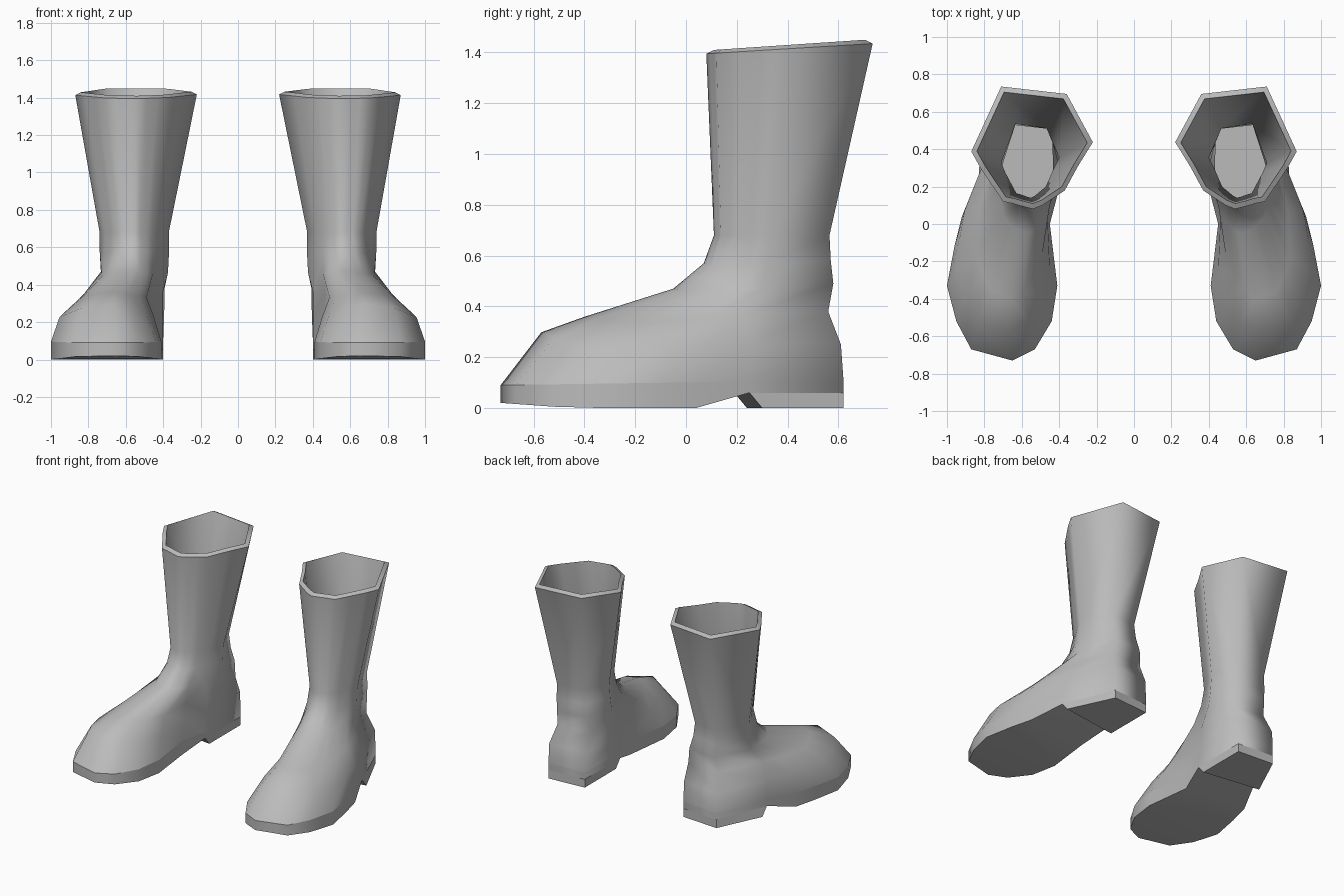
import bpy
import bmesh

if "Cube" in bpy.data.objects:
    bpy.data.objects.remove(bpy.data.objects["Cube"], do_unlink=True)

# Plain grey boot material
grey = bpy.data.materials.new("boot_grey")
grey.use_nodes = True
colour = (0.5, 0.5, 0.5, 1)
grey.diffuse_color = colour
grey.node_tree.nodes["Principled BSDF"].inputs["Base Color"].default_value = colour

# Matching outlines of sole and shaft, starting at the toe, outer side first
SOLE = [(.65, -.73), (.87, -.67), (.95, -.52), (1, -.33), (.96, -.12), (.92, .04), (.83, .25),
        (.68, .62), (.40, .60), (.40, .19), (.45, 0), (.41, -.33), (.44, -.52), (.53, -.67)]
SHAFT = [(.54, .08), (.60, .095), (.65, .11), (.70, .12), (.76, .21), (.82, .30), (.87, .39),
         (.71, .74), (.36, .70), (.22, .44), (.30, .31), (.37, .18), (.43, .14), (.49, .1)]

# Rings up the boot: front y, z; back y, z; inner x front, back;
# outer x front, back; droop at the sides; blend from sole to shaft outline
RINGS = [
    (-.73, .09, .62, .11, .40, .40, 1, 1, 0, 0),
    (-.57, .30, .61, .25, .45, .38, .96, .99, .09, .1),
    (-.40, .36, .56, .38, .49, .355, .86, .89, .06, .3),
    (-.05, .47, .58, .49, .41, .35, .75, .79, .04, .65),
    (.07, .57, .57, .58, .38, .36, .74, .76, .01, .9),
    (.11, .68, .565, .68, .37, .37, .74, .74, 0, 1),
    (.08, 1.395, .735, 1.435, .22, .22, .87, .87, 0, 1),
]


def lerp(a, b, t):
    return a + (b - a) * t


def normalised(outline):
    xs, ys = zip(*outline)
    return [((x - min(xs)) / (max(xs) - min(xs)), (y - min(ys)) / (max(ys) - min(ys)))
            for x, y in outline]


SOLE_UNIT, SHAFT_UNIT = normalised(SOLE), normalised(SHAFT)


def ring_points(ring, inset=0, lift=0):
    yf, zf, yb, zb, xif, xib, xof, xob, droop, blend = ring
    points = []
    for (u0, v0), (u1, v1) in zip(SOLE_UNIT, SHAFT_UNIT):
        u, v = lerp(u0, u1, blend), lerp(v0, v1, blend)
        x = lerp(lerp(xif, xib, v) + inset, lerp(xof, xob, v) - inset, u)
        y = lerp(yf + inset, yb - inset, v)
        z = lerp(zf, zb, v) - droop * (2 * u - 1) ** 2 * (1 - v) + lift
        points.append((x, y, z))
    return points


def sole_height(y, v):
    # Raised toe, flat ball, raised instep above the heel
    return .06 if v > .6 else .02 * max(0, (-.45 - y) / .28)


def finish(name, bm, smooth):
    bmesh.ops.recalc_face_normals(bm, faces=bm.faces)
    for face in bm.faces:
        face.smooth = smooth
    mesh = bpy.data.meshes.new(name)
    bm.to_mesh(mesh)
    bm.free()
    mesh.materials.append(grey)
    bpy.context.collection.objects.link(bpy.data.objects.new(name, mesh))


def build_boot(side, label):
    # Upper: outside from sole to rim, then the lining back down to the insole
    bm = bmesh.new()
    bottom = [(x, y, sole_height(y, v)) for (x, y), (_, v) in zip(SOLE, SOLE_UNIT)]
    rows = [bottom] + [ring_points(r) for r in RINGS]
    rim = len(rows) - 1
    rows.append(ring_points(RINGS[-1], .03, .015))
    rows += [ring_points(r, .03) for r in reversed(RINGS[:-1])]
    loops = [[bm.verts.new((side * x, y, z)) for x, y, z in row] for row in rows]
    count = len(SOLE)
    for low, high in zip(loops, loops[1:]):
        for i in range(count):
            j = (i + 1) % count
            bm.faces.new((low[i], low[j], high[j], high[i]))
    sole_faces = [(0, 1, 13), (1, 2, 12, 13), (2, 3, 11, 12), (3, 4, 5, 10, 11),
                  (5, 6, 9, 10), (6, 7, 8, 9)]
    for indices in sole_faces:
        bm.faces.new([loops[0][i] for i in indices])
        bm.faces.new([loops[-1][i] for i in indices])
    # Crisp edges along the sole, welt, rim and insole
    for loop in (loops[0], loops[1], loops[rim], loops[rim + 1], loops[-1]):
        for i in range(count):
            edge = bm.edges.get((loop[i], loop[(i + 1) % count]))
            edge.smooth = False
    finish(label + "_boot_upper", bm, True)

    # Heel block with a slanted front
    bm = bmesh.new()
    corners = SOLE[6:10]
    top = [bm.verts.new((side * x, y, .06)) for x, y in corners]
    base = [bm.verts.new((side * x, y + (.05 if y < .4 else 0), 0)) for x, y in corners]
    for i in range(4):
        j = (i + 1) % 4
        bm.faces.new((top[i], top[j], base[j], base[i]))
    bm.faces.new(top)
    bm.faces.new(base)
    finish(label + "_heel", bm, False)


build_boot(1, "left")
build_boot(-1, "right")
